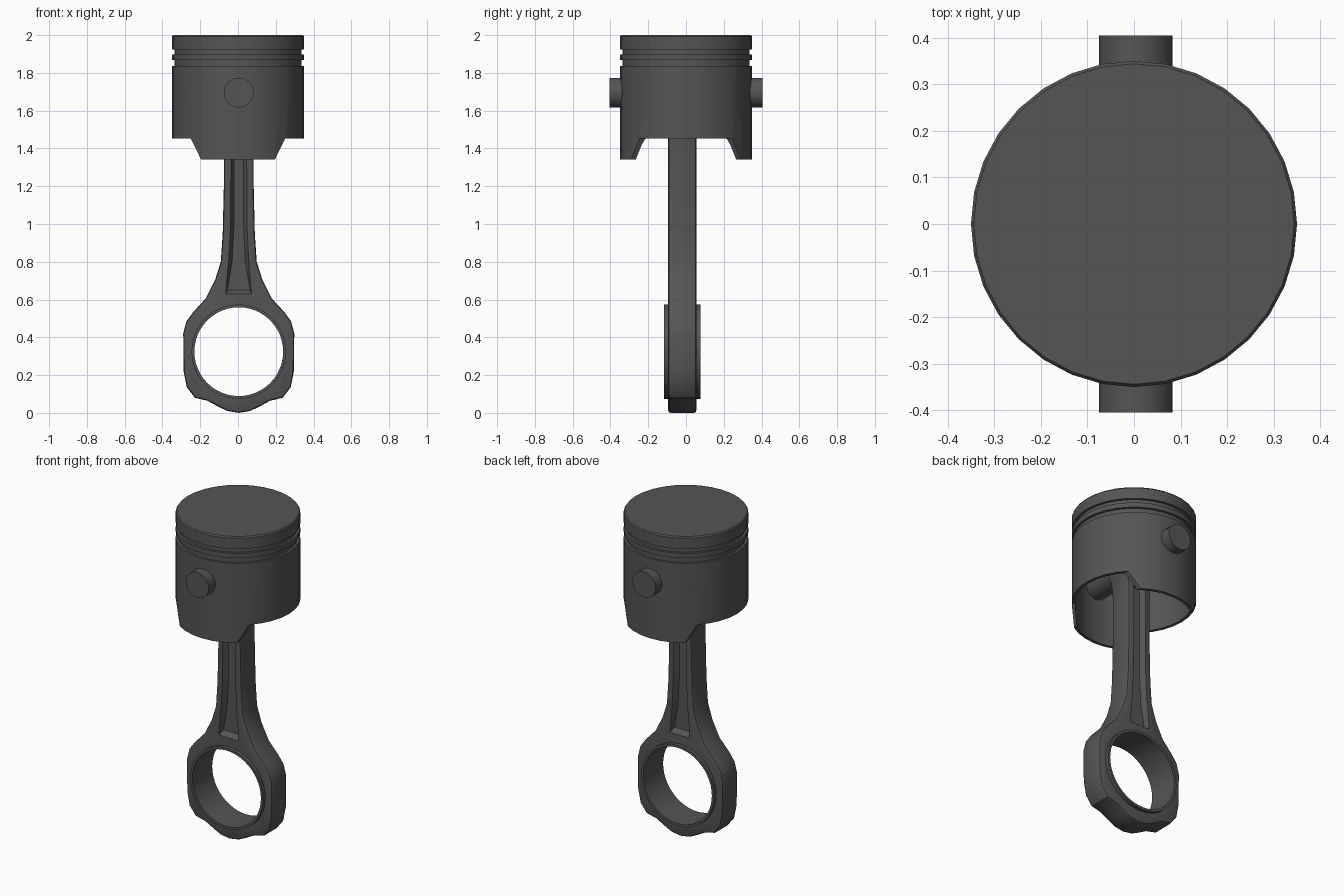
import bpy, bmesh
from math import sin, cos, pi, radians

if "Cube" in bpy.data.objects:
    bpy.data.objects.remove(bpy.data.objects["Cube"])

metal = bpy.data.materials.new("dark_metal")
metal.diffuse_color = (0.09, 0.09, 0.09, 1)
metal.use_nodes = True
metal.node_tree.nodes["Principled BSDF"].inputs["Base Color"].default_value = metal.diffuse_color


def loft(name, rings, closed=False):
    """Skin equal-length point rings; cap the ends or join last to first."""
    bm = bmesh.new()
    vs = [[bm.verts.new(p) for p in r] for r in rings]
    pairs = list(zip(vs, vs[1:])) + ([(vs[-1], vs[0])] if closed else [])
    n = len(vs[0])
    for a, b in pairs:
        for i in range(n):
            j = (i + 1) % n
            bm.faces.new((a[i], a[j], b[j], b[i]))
    if not closed:
        bm.faces.new(vs[0])
        bm.faces.new(vs[-1])
    bmesh.ops.recalc_face_normals(bm, faces=bm.faces)
    me = bpy.data.meshes.new(name)
    bm.to_mesh(me)
    bm.free()
    me.materials.append(metal)
    ob = bpy.data.objects.new(name, me)
    bpy.context.collection.objects.link(ob)
    return ob


def circle_z(r, z, n=32):
    return [(r * cos(2 * pi * i / n), r * sin(2 * pi * i / n), z) for i in range(n)]


def circle_y(r, y, x, z, n=32):
    return [(x + r * cos(2 * pi * i / n), y, z + r * sin(2 * pi * i / n)) for i in range(n)]


def mirrored(half, y, x0=0.0):
    """Outline in xz from its right half, given bottom to top."""
    pts = [(x0 + x, y, z) for x, z in half]
    return pts + [(x0 - x, y, z) for x, z in reversed(half) if x > 0]


def select(ob):
    bpy.ops.object.select_all(action='DESELECT')
    ob.select_set(True)
    bpy.context.view_layer.objects.active = ob


def cut(ob, cutter):
    m = ob.modifiers.new("cut", 'BOOLEAN')
    m.operation, m.solver, m.object = 'DIFFERENCE', 'EXACT', cutter
    select(ob)
    bpy.ops.object.modifier_apply(modifier=m.name)
    bpy.data.objects.remove(cutter)


def smooth(ob, angle=30):
    select(ob)
    bpy.ops.object.shade_smooth_by_angle(angle=radians(angle))


X, Y = 0.004, -0.02          # rod centre line
PIN_Z, BIG_Z = 1.695, 0.324  # pin and crank bore heights

# Piston: hollow turned body with two ring grooves
profile = [(0.344, 2.0), (0.35, 1.992), (0.35, 1.925), (0.335, 1.925), (0.335, 1.898),
           (0.35, 1.898), (0.35, 1.868), (0.335, 1.868), (0.335, 1.836), (0.35, 1.836),
           (0.35, 1.342), (0.331, 1.342), (0.331, 1.8), (0.31, 1.825)]
piston = loft("piston", [circle_z(r, z) for r, z in profile])

# Side cutaways leave tapered skirts front and back
for s in (-1, 1):
    side = [(0.185, 1.32), (0.25, 1.453), (0.5, 1.453), (0.5, 1.32)]
    cut(piston, loft("skirt_cutter", [[(s * x, y, z) for x, z in side] for y in (-0.5, 0.5)]))
smooth(piston)

# Wrist pin through the piston
pin = loft("wrist_pin", [circle_y(0.079, y, X, PIN_Z) for y in (-0.405, 0.405)])
smooth(pin)

# Connecting rod: one outline from bearing cap to small end
half = [(0, 0.0), (0.06, 0.01), (0.11, 0.034), (0.165, 0.064), (0.232, 0.08), (0.275, 0.135),
        (0.292, 0.22), (0.294, 0.42), (0.277, 0.485), (0.24, 0.535), (0.175, 0.605),
        (0.125, 0.705), (0.095, 0.8), (0.085, 0.95), (0.079, 1.2), (0.079, 1.5),
        (0.09, 1.58), (0.12, 1.635), (0.128, 1.695), (0.11, 1.76), (0.06, 1.81), (0, 1.822)]
rod = loft("connecting_rod", [mirrored(half, Y + d, X) for d in (-0.075, 0.075)])
bev = rod.modifiers.new("bevel", 'BEVEL')
bev.width, bev.segments, bev.limit_method, bev.angle_limit = 0.014, 2, 'ANGLE', radians(65)
select(rod)
bpy.ops.object.modifier_apply(modifier=bev.name)

# Crank bore and the I-beam recesses on both faces
cut(rod, loft("bore_cutter", [circle_y(0.243, y, X, BIG_Z, 48) for y in (-0.3, 0.3)]))
outer = [(0.07, 0.625), (0.056, 0.8), (0.046, 1.0), (0.044, 1.55)]
floor = [(0.06, 0.65), (0.035, 0.8), (0.025, 1.0), (0.024, 1.53)]
for s in (-1, 1):
    cut(rod, loft("recess_cutter", [mirrored(outer, Y + s * 0.08, X),
                                    mirrored(floor, Y + s * 0.042, X)]))
smooth(rod, 35)

# Bearing shell standing slightly proud of the big end
tube = [(0.235, -0.097), (0.25, -0.097), (0.25, 0.097), (0.235, 0.097)]
bearing = loft("bearing_shell", [circle_y(r, Y + d, X, BIG_Z, 48) for r, d in tube], closed=True)
smooth(bearing)
